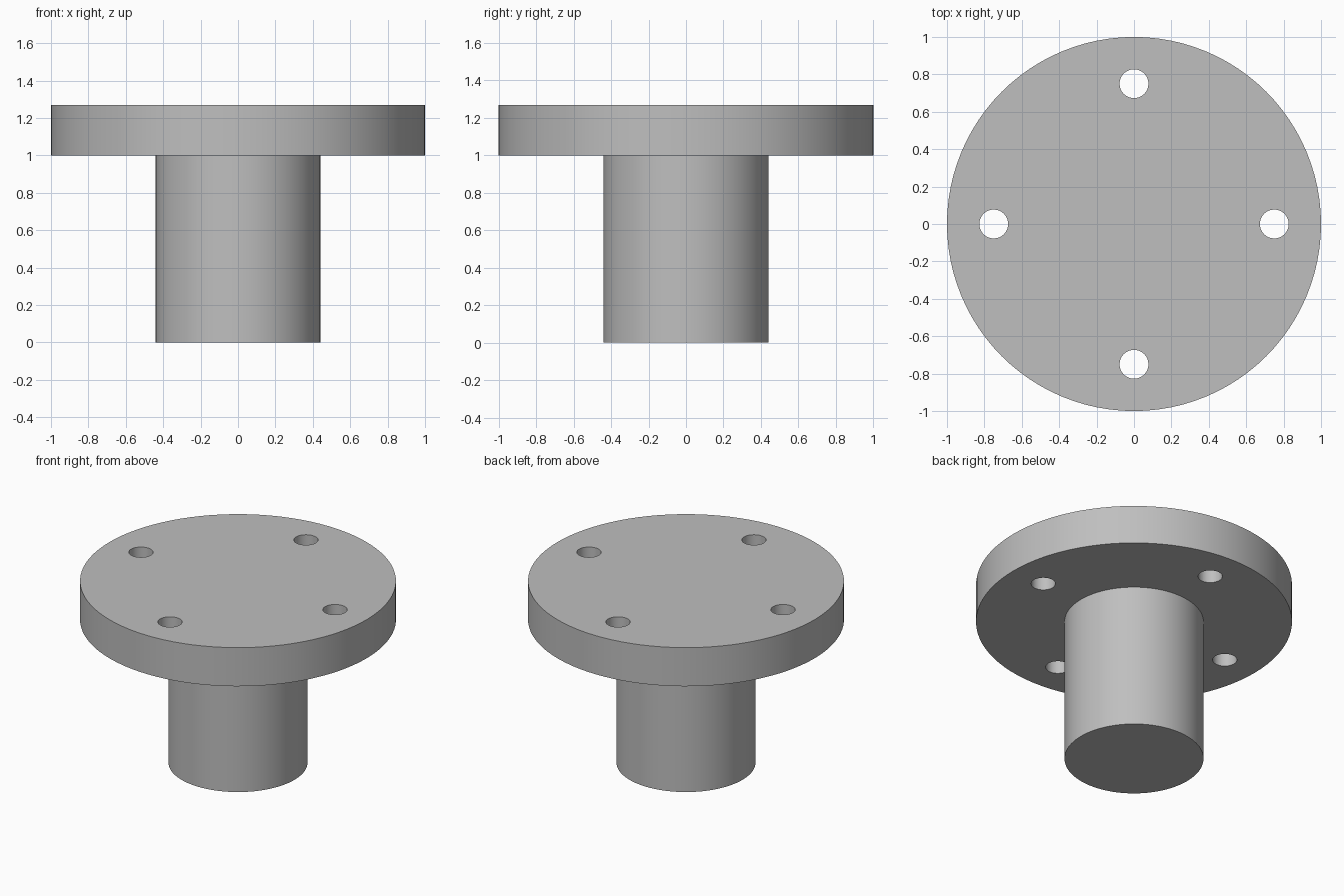
import bpy
import bmesh
from math import cos, sin, pi, radians

default = bpy.data.objects.get("Cube")
if default:
    bpy.data.objects.remove(default, do_unlink=True)

SEGMENTS = 96
HOLE_SEGMENTS = 48

grey = bpy.data.materials.new("plain grey")
grey.use_nodes = True
colour = (0.52, 0.52, 0.52, 1)
grey.diffuse_color = colour
grey.node_tree.nodes["Principled BSDF"].inputs["Base Color"].default_value = colour


def add_turned_solid(bm, profile, segments, x=0, y=0):
    """Closed solid from (radius, height) rings, listed bottom to top."""
    angles = [2 * pi * i / segments for i in range(segments)]
    rings = [[bm.verts.new((x + r * cos(a), y + r * sin(a), z)) for a in angles]
             for r, z in profile]
    for low, high in zip(rings, rings[1:]):
        for i in range(segments):
            j = (i + 1) % segments
            bm.faces.new((low[i], low[j], high[j], high[i]))
    bm.faces.new(rings[0][::-1])
    bm.faces.new(rings[-1])


def make_object(name, bm):
    mesh = bpy.data.meshes.new(name)
    bm.to_mesh(mesh)
    bm.free()
    mesh.materials.append(grey)
    obj = bpy.data.objects.new(name, mesh)
    bpy.context.scene.collection.objects.link(obj)
    return obj


# Shaft and flange as one turned body
bm = bmesh.new()
add_turned_solid(bm, [(0.44, 0), (0.44, 1), (1, 1), (1, 1.27)], SEGMENTS)
body = make_object("flanged_shaft", bm)

# Four bolt holes through the flange
bm = bmesh.new()
for k in range(4):
    a = k * pi / 2
    add_turned_solid(bm, [(0.077, 0.9), (0.077, 1.4)], HOLE_SEGMENTS,
                     0.75 * cos(a), 0.75 * sin(a))
cutter = make_object("bolt_hole_cutter", bm)
cutter.hide_render = True

cut = body.modifiers.new("bolt holes", "BOOLEAN")
cut.operation = "DIFFERENCE"
cut.solver = "EXACT"
cut.object = cutter

for obj in bpy.context.selected_objects:
    obj.select_set(False)
body.select_set(True)
bpy.context.view_layer.objects.active = body
bpy.ops.object.modifier_apply(modifier=cut.name)
bpy.data.objects.remove(cutter, do_unlink=True)

# Smooth walls, crisp rims
bpy.ops.object.shade_smooth_by_angle(angle=radians(30))
